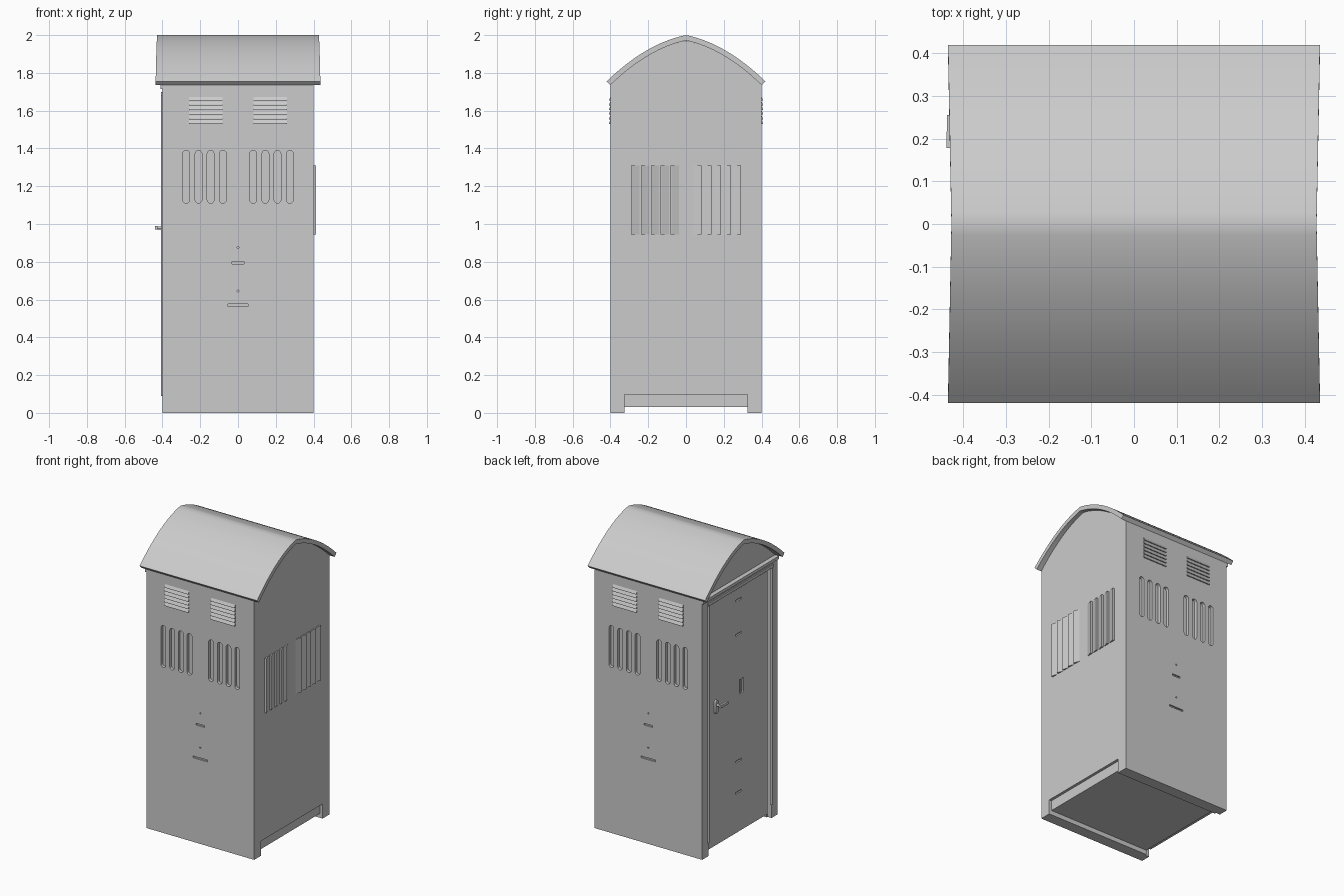
import bpy, bmesh, math

if "Cube" in bpy.data.objects:
    bpy.data.objects.remove(bpy.data.objects["Cube"])


def add_prism(bm, pts, axis, lo, hi):
    """Extrude a 2D outline along x (points are y,z), y (x,z) or z (x,y)."""
    def pos(p, t):
        return {'x': (t, p[0], p[1]), 'y': (p[0], t, p[1]), 'z': (p[0], p[1], t)}[axis]
    a = [bm.verts.new(pos(p, lo)) for p in pts]
    b = [bm.verts.new(pos(p, hi)) for p in pts]
    n = len(pts)
    faces = [bm.faces.new(a), bm.faces.new(b[::-1])]
    for i in range(n):
        j = (i + 1) % n
        faces.append(bm.faces.new((a[i], b[i], b[j], a[j])))
    bmesh.ops.recalc_face_normals(bm, faces=faces)


def add_box(bm, x0, x1, y0, y1, z0, z1):
    add_prism(bm, [(x0, y0), (x1, y0), (x1, y1), (x0, y1)], 'z', z0, z1)


def slot(cu, cv, w, h, n=6):
    """Upright slot outline with round ends."""
    r, d = w / 2, h / 2 - w / 2
    top = [(cu + r * math.cos(math.pi * i / n), cv + d + r * math.sin(math.pi * i / n)) for i in range(n + 1)]
    return top + [(2 * cu - u, 2 * cv - v) for u, v in top]


def circle(cu, cv, r, n=12):
    return [(cu + r * math.cos(2 * math.pi * i / n), cv + r * math.sin(2 * math.pi * i / n)) for i in range(n)]


def finish(bm, name, angle=None):
    me = bpy.data.meshes.new(name)
    bm.to_mesh(me)
    bm.free()
    ob = bpy.data.objects.new(name, me)
    bpy.context.collection.objects.link(ob)
    if angle:
        activate(ob)
        bpy.ops.object.shade_smooth_by_angle(angle=math.radians(angle))
    return ob


def activate(ob):
    bpy.ops.object.select_all(action='DESELECT')
    ob.select_set(True)
    bpy.context.view_layer.objects.active = ob


def cut(ob, cutter):
    m = ob.modifiers.new('cut', 'BOOLEAN')
    m.operation, m.solver, m.object = 'DIFFERENCE', 'EXACT', cutter
    activate(ob)
    bpy.ops.object.modifier_apply(modifier=m.name)
    bpy.data.objects.remove(cutter)


def roof_z(y):
    return 2.0 - 0.2 * abs(y) - 0.91 * y * y


# cabin body with arched gables and a raised floor between two runners
bm = bmesh.new()
N = 24
arch = [(0.4 - 0.8 * i / N, roof_z(0.4 - 0.8 * i / N) - 0.029) for i in range(N + 1)]
add_prism(bm, [(-0.4, 0), (-0.325, 0), (-0.325, 0.03), (0.325, 0.03), (0.325, 0), (0.4, 0)] + arch,
          'x', -0.4, 0.4)
body = finish(bm, 'cabin_body')

# pockets: slots and small slits front and back, base notch, door recess, gable recess
bm = bmesh.new()
for lo, hi, d in ((-0.45, -0.38, -0.39), (0.38, 0.45, 0.39)):
    for s in (-1, 1):
        for x in (0.08, 0.145, 0.209, 0.274):
            add_prism(bm, slot(s * x, 1.25, 0.036, 0.28), 'y', lo, hi)
    y0, y1 = sorted((d, lo if d < 0 else hi))
    for z, w in ((0.795, 0.062), (0.57, 0.108)):
        add_box(bm, -w / 2, w / 2, y0, y1, z - 0.006, z + 0.006)
    for z in (0.875, 0.645):
        add_prism(bm, circle(0, z, 0.005, 8), 'y', y0, y1)
add_box(bm, 0.382, 0.45, -0.325, 0.325, 0.0, 0.098)
add_box(bm, -0.45, -0.37, -0.335, 0.335, -0.05, 1.69)
add_box(bm, -0.45, -0.38, -0.45, 0.45, 1.735, 2.05)
cut(body, finish(bm, 'body_cutter'))

# curved roof shell, a little wider at the eaves
bm = bmesh.new()
rows = []
M = 32
for i in range(M + 1):
    y = -0.42 + 0.84 * i / M
    slope = -math.copysign(0.2, y) - 1.82 * y if abs(y) > 1e-6 else 0
    k = 0.028 / math.hypot(1, slope)
    yi, zi = y + slope * k, roof_z(y) - k
    hx = 0.428 + 0.008 * abs(y) / 0.42
    rows.append([bm.verts.new(c) for c in ((-hx, y, roof_z(y)), (hx, y, roof_z(y)), (hx, yi, zi), (-hx, yi, zi))])
for a, b in zip(rows, rows[1:]):
    for j in range(4):
        k = (j + 1) % 4
        bm.faces.new((a[j], a[k], b[k], b[j]))
bm.faces.new(rows[0])
bm.faces.new(rows[-1][::-1])
bmesh.ops.recalc_face_normals(bm, faces=bm.faces)
finish(bm, 'roof', 30)

# horizontal louvres near the top, front and back
bm = bmesh.new()
for f in (-1, 1):
    for s in (-1, 1):
        x0, x1 = sorted((s * 0.083, s * 0.26))
        for i in range(6):
            z = 1.53 + i * 0.0245
            add_prism(bm, [(f * 0.399, z), (f * 0.408, z), (f * 0.408, z + 0.004), (f * 0.399, z + 0.022)],
                      'x', x0, x1)
finish(bm, 'upper_louvres')

# upright louvres on the right wall, opening outwards to each side
bm = bmesh.new()
for s in (-1, 1):
    for i in range(5):
        y = 0.29 - i * 0.052
        add_prism(bm, [(0.399, s * y), (0.413, s * y), (0.413, s * (y - 0.005)), (0.399, s * (y - 0.047))],
                  'z', 0.945, 1.31)
finish(bm, 'side_louvres')

# door leaf with slits and a pair of small openings
bm = bmesh.new()
add_box(bm, -0.39, -0.365, -0.308, 0.322, 0.035, 1.665)
door = finish(bm, 'door')
bm = bmesh.new()
for z in (1.59, 1.36, 0.51, 0.3):
    add_box(bm, -0.42, -0.38, -0.03, 0.03, z - 0.006, z + 0.006)
for y in (-0.045, -0.015):
    add_prism(bm, slot(y, 1.0, 0.014, 0.1), 'x', -0.42, -0.38)
cut(door, finish(bm, 'door_cutter'))

# door frame trims and the lintel rail below the gable
bm = bmesh.new()
for y in (-0.335, 0.335):
    add_prism(bm, circle(y, -0.398, 0.009)and [(-0.398 + v, y + u) for u, v in circle(0, 0, 0.009)],
              'z', 0.09, 1.7)
add_box(bm, -0.408, -0.37, -0.345, 0.345, 1.68, 1.7)
add_box(bm, -0.41, -0.37, -0.4, 0.4, 1.715, 1.735)
finish(bm, 'door_frame_trim', 40)

# door handle: plate, spindle and lever
bm = bmesh.new()
add_prism(bm, slot(0.245, 0.967, 0.03, 0.09), 'x', -0.403, -0.385)
add_prism(bm, circle(0.245, 0.98, 0.008), 'x', -0.43, -0.4)
add_prism(bm, [(-0.44, 0.178), (-0.427, 0.178), (-0.425, 0.255), (-0.438, 0.255)], 'z', 0.971, 0.989)
finish(bm, 'door_handle', 40)
